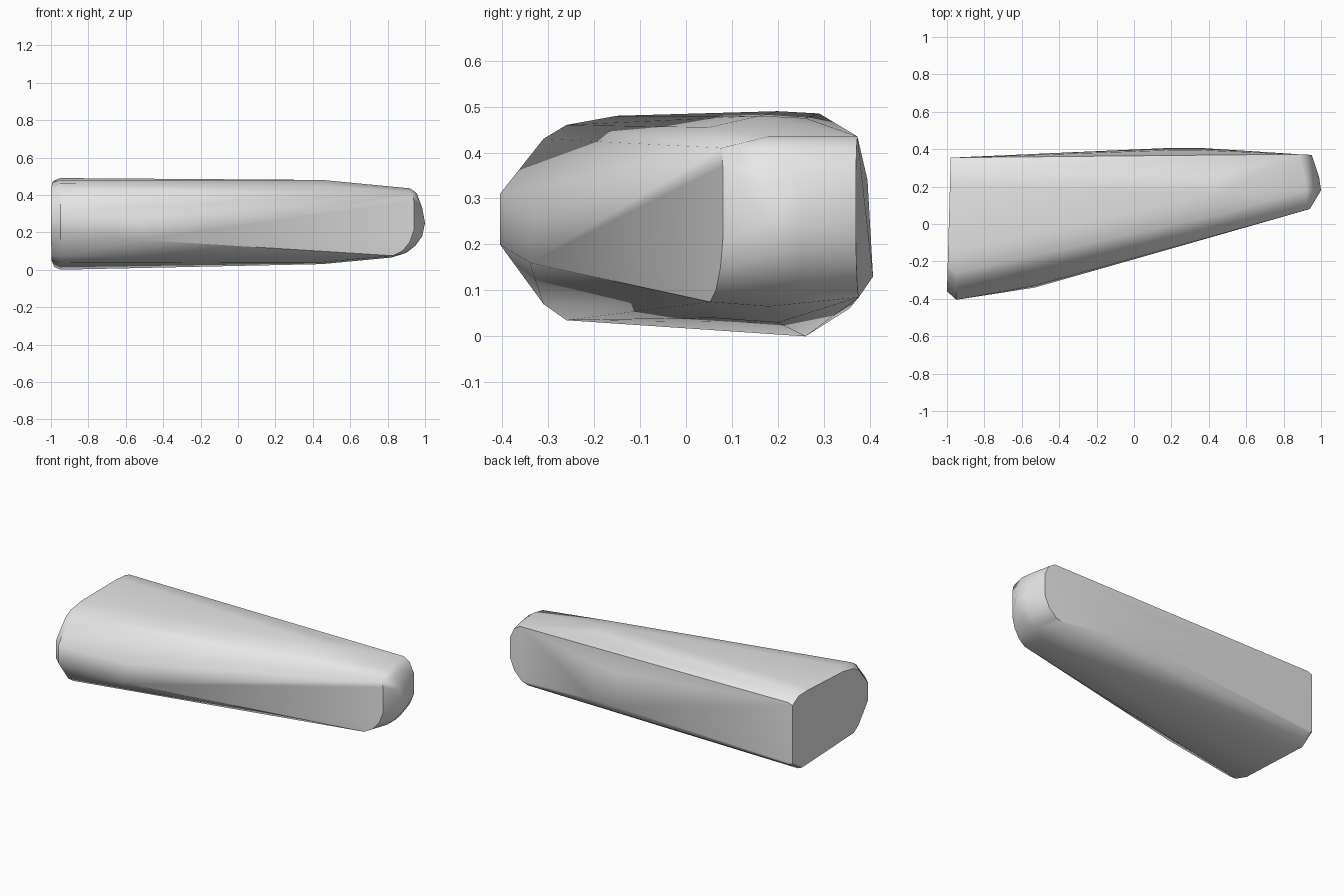
import bpy
import bmesh
import math
from mathutils import Vector

default_cube = bpy.data.objects.get("Cube")
if default_cube:
    bpy.data.objects.remove(default_cube, do_unlink=True)


def make_material(name, value):
    material = bpy.data.materials.new(name)
    material.use_nodes = True
    colour = (value, value, value, 1)
    material.diffuse_color = colour
    material.node_tree.nodes["Principled BSDF"].inputs["Base Color"].default_value = colour
    return material


def section(x, outline):
    """Place a (y, z) outline, in hundredths, across the body at x."""
    return [Vector((x, y, z)) for y, z in outline]


def upright(y_at_rest, lean, profile):
    """Place an (x, z) profile on an upright plane that leans in y along x."""
    return [Vector((x, y_at_rest + lean * (x - 94), z)) for x, z in profile]


def end_rim(outline):
    """Shrink the wide section towards its back edge to form the chamfered end face."""
    rim = []
    for y, z in outline:
        inset_y = 35 - (35 - y) * 0.94
        inset_z = 25 + (z - 25) * 0.94
        rim.append(Vector((-100 + 0.028 * (inset_y + 36), inset_y, inset_z)))
    return rim


def hull_object(name, points, material):
    """Wrap the points, given in hundredths, in a smooth shaded convex shell."""
    bm = bmesh.new()
    for point in points:
        bm.verts.new(point / 100)
    result = bmesh.ops.convex_hull(bm, input=bm.verts[:])
    spare = {item for item in result["geom_interior"] + result["geom_unused"]
             if isinstance(item, bmesh.types.BMVert)}
    bmesh.ops.delete(bm, geom=list(spare), context="VERTS")
    bmesh.ops.dissolve_limit(bm, angle_limit=math.radians(1),
                             verts=bm.verts[:], edges=bm.edges[:])
    bmesh.ops.recalc_face_normals(bm, faces=bm.faces[:])
    mesh = bpy.data.meshes.new(name)
    bm.to_mesh(mesh)
    bm.free()
    mesh.materials.append(material)
    shell = bpy.data.objects.new(name, mesh)
    bpy.context.collection.objects.link(shell)
    bpy.ops.object.select_all(action="DESELECT")
    shell.select_set(True)
    bpy.context.view_layer.objects.active = shell
    bpy.ops.object.shade_smooth_by_angle(angle=math.radians(41))
    return shell


# Wide end: section just inside the chamfer, and the flat end face
wide_outline = [(-40.5, 31), (-31, 43), (-26, 46), (-15, 48), (20, 49), (29, 48.5),
                (35.5, 44.5), (35.5, 6), (26, 0), (-26, 3.5), (-31, 7), (-40.5, 20)]
wide_end = section(-95, wide_outline) + end_rim(wide_outline)

# Middle: front bulge, top and bottom shoulders, and the bowed back
front_bulge = section(-53, [(-34, 16), (-33, 28)])
shoulders = section(45, [(5, 45.5), (16, 48), (26, 47.5), (6, 4), (20, 3)])
bowed_back = section(20, [(39.5, 34), (40.7, 13)]) + section(35, [(39.5, 34), (40.7, 13)])

# Narrow end: rounded front edge, nose ridge and rounded back edge
front_edge = upright(8, 0.25, [(93, 41), (94, 37), (94, 21), (92, 15), (88, 10), (83, 7.5)])
nose_ridge = upright(18, 0, [(92, 43.5), (95.5, 41), (98.5, 33), (100, 25),
                             (98.5, 18), (95, 13), (90, 9), (82, 6.5)])
nose_flank = [Vector((p.x - 1, p.y + 7, p.z)) for p in nose_ridge[:-1]]
back_edge = upright(37, -0.05, [(88, 43.5), (92, 41), (95, 35), (95, 22),
                                (92, 15), (87, 10), (82, 8.5)])
narrow_end = front_edge + nose_ridge + nose_flank + back_edge

grey = make_material("plain grey", 0.8)
hull_object("tapered_body",
            wide_end + front_bulge + shoulders + bowed_back + narrow_end, grey)
